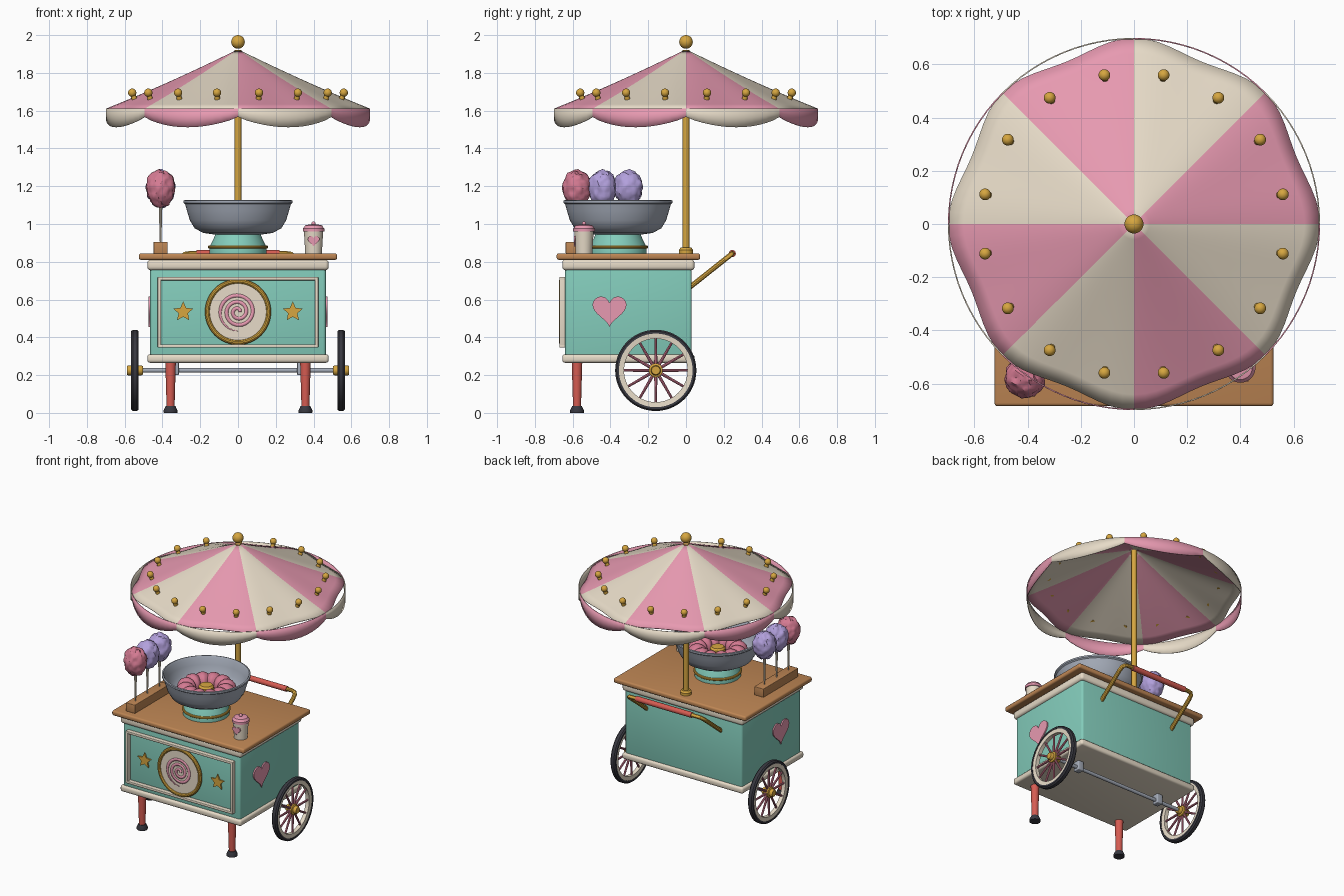
import bpy, bmesh, math
from mathutils import Vector, Matrix, noise

if "Cube" in bpy.data.objects:
    bpy.data.objects.remove(bpy.data.objects["Cube"])

def mat(name, r, g, b):
    m = bpy.data.materials.new(name)
    m.diffuse_color = tuple(((c / 255 + 0.055) / 1.055) ** 2.4 for c in (r, g, b)) + (1,)
    m.use_nodes = True
    m.node_tree.nodes["Principled BSDF"].inputs["Base Color"].default_value = m.diffuse_color
    return m

TEAL = mat("teal", 132, 205, 188)
CREAM = mat("cream", 238, 226, 206)
PINK = mat("pink", 238, 158, 182)
ROSE = mat("rose", 212, 122, 146)
LILAC = mat("lilac", 178, 160, 220)
GOLD = mat("gold", 214, 166, 64)
WOOD = mat("wood", 190, 134, 84)
STEEL = mat("steel", 164, 171, 184)
RED = mat("red", 214, 92, 82)
DARK = mat("charcoal", 56, 56, 64)
tau = math.tau

def make(name, bm, *mats, fix=True):
    if fix:
        bmesh.ops.recalc_face_normals(bm, faces=bm.faces)
    me = bpy.data.meshes.new(name)
    bm.to_mesh(me)
    bm.free()
    ob = bpy.data.objects.new(name, me)
    bpy.context.collection.objects.link(ob)
    for m in mats:
        me.materials.append(m)
    return ob

def box(name, lo, hi, m, bevel=0.0):
    bm = bmesh.new()
    lo, hi = Vector(lo), Vector(hi)
    bmesh.ops.create_cube(bm, size=1, matrix=Matrix.Translation((lo + hi) / 2) @ Matrix.Diagonal((*(hi - lo), 1)))
    if bevel:
        bmesh.ops.bevel(bm, geom=bm.edges[:], offset=bevel, segments=3, profile=0.5, affect='EDGES')
    return make(name, bm, m)

def lathe(name, profile, origin, m, n=48, axis='Z', closed=False):
    bm = bmesh.new()
    rings = [[bm.verts.new((r * math.cos(tau * i / n), r * math.sin(tau * i / n), z)) for i in range(n)] for r, z in profile]
    pairs = list(zip(rings, rings[1:])) + ([(rings[-1], rings[0])] if closed else [])
    for a, b in pairs:
        for i in range(n):
            bm.faces.new((a[i], a[(i + 1) % n], b[(i + 1) % n], b[i]))
    bmesh.ops.remove_doubles(bm, verts=bm.verts, dist=1e-5)
    rot = {'Z': Matrix(), 'X': Matrix.Rotation(math.pi / 2, 4, 'Y'), 'Y': Matrix.Rotation(math.pi / 2, 4, 'X')}[axis]
    bm.transform(Matrix.Translation(origin) @ rot)
    return make(name, bm, m)

def ring(name, R, r, origin, m, axis='Z', n=48):
    pts = [(R + r * math.cos(tau * k / 10), r * math.sin(tau * k / 10)) for k in range(10)]
    return lathe(name, pts, origin, m, n, axis, True)

def rod(name, p, q, r1, r2, m, n=16):
    p, q = Vector(p), Vector(q)
    bm = bmesh.new()
    M = Matrix.Translation((p + q) / 2) @ (q - p).to_track_quat('Z', 'Y').to_matrix().to_4x4()
    bmesh.ops.create_cone(bm, cap_ends=True, segments=n, radius1=r1, radius2=r2, depth=(q - p).length, matrix=M)
    return make(name, bm, m)

def ball(name, c, r, m):
    bm = bmesh.new()
    bmesh.ops.create_uvsphere(bm, u_segments=20, v_segments=12, radius=r, matrix=Matrix.Translation(c))
    return make(name, bm, m)

def plate(name, pts, place, push, m):
    bm = bmesh.new()
    f = bm.faces.new([bm.verts.new(place(u, v)) for u, v in pts])
    g = bmesh.ops.extrude_face_region(bm, geom=[f])
    bmesh.ops.translate(bm, vec=push, verts=[v for v in g['geom'] if isinstance(v, bmesh.types.BMVert)])
    return make(name, bm, m)

def heart(w):
    k, out = w / 32, []
    for i in range(40):
        t = tau * i / 40
        out.append((k * 16 * math.sin(t) ** 3,
                    k * (13 * math.cos(t) - 5 * math.cos(2 * t) - 2 * math.cos(3 * t) - math.cos(4 * t) + 2.5)))
    return out

# cart body, trims and counter
box("cart_body", (-.465, -.64, .28), (.465, .03, .80), TEAL, .015)
box("bottom_trim", (-.48, -.655, .265), (.48, .045, .31), CREAM, .015)
box("top_trim", (-.48, -.655, .755), (.48, .045, .812), CREAM, .018)
box("counter", (-.525, -.685, .81), (.525, .075, .845), WOOD, .012)

# front panel frame
for z in (.345, .702):
    box("frame_rail", (-.425, -.67, z), (.425, -.635, z + .018), CREAM, .004)
for x in (-.425, .407):
    box("frame_stile", (x, -.67, .345), (x + .018, -.635, .72), CREAM, .004)

# round emblem with swirl, and stars
lathe("emblem_disc", [(0, 0), (.16, 0), (.16, .025), (0, .025)], (0, -.638, .535), CREAM, axis='Y')
ring("emblem_ring", .162, .013, (0, -.66, .535), GOLD, 'Y', 64)
bm = bmesh.new()
prev = None
for i in range(91):
    t = i / 90
    a, r, w = t * tau * 2.75, .008 + .094 * t, .011 * min(1, (1 - t) * 8 + .1)
    cur = [bm.verts.new(((r + s * w) * math.cos(a), -.666, .535 + (r + s * w) * math.sin(a))) for s in (-.7, 1)]
    if prev:
        bm.faces.new((prev[0], prev[1], cur[1], cur[0]))
    prev = cur
make("emblem_swirl", bm, PINK).modifiers.new("thick", 'SOLIDIFY').thickness = .005
for sx in (-1, 1):
    star = [((.055 if k % 2 == 0 else .026) * math.sin(tau * k / 10),
             (.055 if k % 2 == 0 else .026) * math.cos(tau * k / 10)) for k in range(10)]
    plate("star", star, lambda u, v: (sx * .29 + u, -.636, .535 + v), (0, -.014, 0), GOLD)
    plate("side_heart", heart(.18), lambda u, v: (sx * .464, -.405 + u, .535 + v), (sx * .01, 0, 0), PINK)

# front legs, wheels, axle
rod("axle", (-.57, -.16, .225), (.57, -.16, .225), .012, .012, STEEL)
for sx in (-1, 1):
    rod("front_leg", (sx * .357, -.577, .03), (sx * .357, -.577, .27), .021, .028, RED, 20)
    lathe("leg_foot", [(0, 0), (.036, 0), (.037, .012), (.026, .036), (0, .036)], (sx * .357, -.577, 0), DARK, 24)
    box("axle_bracket", (sx * .335 - .022, -.185, .2), (sx * .335 + .022, -.135, .27), STEEL, .006)
    c = Vector((sx * .546, -.16, .225))
    lathe("tire", [(.195, -.02), (.207, -.02), (.215, -.011), (.215, .011), (.207, .02), (.195, .02)], c, DARK, 56, 'X', True)
    lathe("wheel_rim", [(.168, -.014), (.198, -.017), (.198, .017), (.168, .014)], c, CREAM, 56, 'X', True)
    for k in range(12):
        d = Vector((0, math.sin(tau * k / 12), math.cos(tau * k / 12)))
        rod("spoke", c + d * .025, c + d * .172, .0085, .0065, ROSE, 8)
    lathe("wheel_hub", [(0, -.042), (.022, -.042), (.026, -.036), (.026, -.02), (.037, -.016), (.037, .016),
                        (.026, .02), (.026, .036), (.022, .042), (0, .042)], c, GOLD, 24, 'X')

# push handle at the back
cu = bpy.data.curves.new("handle_path", 'CURVE')
cu.dimensions, cu.bevel_depth, cu.bevel_resolution, cu.use_fill_caps = '3D', .014, 3, True
half = [(.295, .02, .665), (.295, .205, .812), (.292, .228, .83), (.28, .24, .84), (.255, .245, .843)]
path = half + [(-x, y, z) for x, y, z in reversed(half)]
sp = cu.splines.new('POLY')
sp.points.add(len(path) - 1)
for p, q in zip(sp.points, path):
    p.co = (*q, 1)
tmp = bpy.data.objects.new("handle_path", cu)
bpy.context.collection.objects.link(tmp)
bm = bmesh.new()
bm.from_mesh(tmp.to_mesh())
bpy.data.objects.remove(tmp)
make("push_handle", bm, GOLD)
rod("handle_grip", (-.22, .245, .843), (.22, .245, .843), .019, .019, RED, 20)

# pole, finial
rod("pole", (0, 0, .84), (0, 0, 1.92), .018, .018, GOLD, 24)
lathe("pole_base", [(0, 0), (.037, 0), (.037, .018), (.028, .03), (0, .03)], (0, 0, .845), GOLD, 24)
ball("finial", (0, 0, 1.964), .036, GOLD)

# striped canopy: eight panels, edge drawn in between the seams
N, R = 96, 12
roof = lambda t: 1.925 - .315 * (t + .1 * t * (1 - t))
bm = bmesh.new()
rows = []
for j in range(R + 1):
    t = max(j / R, .01)
    rows.append([bm.verts.new((.7 * t * (1 - .055 * t * math.sin(4 * a) ** 2) * math.cos(a),
                               .7 * t * (1 - .055 * t * math.sin(4 * a) ** 2) * math.sin(a), roof(t)))
                 for a in (tau * i / N for i in range(N))])
for a, b in zip(rows, rows[1:]):
    for i in range(N):
        f = bm.faces.new((a[i], b[i], b[(i + 1) % N], a[(i + 1) % N]))
        f.material_index = i // (N // 8) % 2
make("canopy", bm, PINK, CREAM, fix=False).modifiers.new("thick", 'SOLIDIFY').thickness = .005

# scalloped valance in the opposite colours
bm = bmesh.new()
rows = [[], [], []]
for i in range(N):
    a = tau * i / N
    drop = .045 + .055 * abs(math.sin(4 * a)) ** .8
    for row, s in zip(rows, (0, .5, 1)):
        row.append(bm.verts.new((.7 * math.cos(a), .7 * math.sin(a), 1.612 - drop * s)))
for a, b in zip(rows, rows[1:]):
    for i in range(N):
        f = bm.faces.new((a[i], b[i], b[(i + 1) % N], a[(i + 1) % N]))
        f.material_index = i // (N // 8) % 2
make("valance", bm, CREAM, PINK, fix=False).modifiers.new("thick", 'SOLIDIFY').thickness = .005

# bulbs on the canopy
for k in range(16):
    a = tau * (k + .5) / 16
    d = Vector((math.cos(a), math.sin(a), 0))
    rod("bulb_socket", d * .558 + Vector((0, 0, 1.658)), d * .568 + Vector((0, 0, 1.688)), .015, .013, GOLD, 12)
    ball("bulb", d * .571 + Vector((0, 0, 1.695)), .022, GOLD)

# spinning bowl, its stand and the floss inside
B = (0, -.36, 0)
lathe("bowl_stand", [(0, .843), (.152, .843), (.152, .868), (.148, .885), (.13, .92), (.118, .95), (0, .95)], B, TEAL)
ring("stand_ring", .15, .009, (0, -.36, .878), GOLD)
lathe("bowl", [(0, .945), (.13, .945), (.185, .953), (.23, .978), (.255, 1.02), (.27, 1.07), (.28, 1.105), (.289, 1.112),
               (.289, 1.124), (.28, 1.127), (.272, 1.115), (.26, 1.07), (.243, 1.025), (.22, .99), (.18, .968), (0, .96)], B, STEEL, 64)
lathe("bowl_spinner", [(0, .955), (.05, .955), (.05, 1.035), (.04, 1.048), (0, 1.052)], B, GOLD, 32)
bm = bmesh.new()
n, k = 96, 14
tor = []
for i in range(n):
    a = tau * i / n
    r = .05 + .014 * abs(math.sin(6 * a))
    tor.append([bm.verts.new(((.135 + r * math.cos(tau * j / k)) * math.cos(a),
                              -.36 + (.135 + r * math.cos(tau * j / k)) * math.sin(a),
                              1.01 + r * math.sin(tau * j / k))) for j in range(k)])
for i in range(n):
    for j in range(k):
        bm.faces.new((tor[i][j], tor[(i + 1) % n][j], tor[(i + 1) % n][(j + 1) % k], tor[i][(j + 1) % k]))
make("floss_ring", bm, ROSE)

# floss sticks in a wooden rack
box("floss_rack", (-.447, -.637, .843), (-.373, -.24, .905), WOOD, .004)
for y, m in ((-.577, ROSE), (-.442, LILAC), (-.305, LILAC)):
    rod("floss_stick", (-.41, y, .89), (-.41, y, 1.13), .004, .011, CREAM, 10)
    bm = bmesh.new()
    bmesh.ops.create_icosphere(bm, subdivisions=4, radius=1)
    for v in bm.verts:
        s = 1 + .13 * noise.noise(v.co * 3 + Vector((y * 40, 0, 0))) + .05 * noise.noise(v.co * 7)
        taper = 1 + .06 * v.co.z
        v.co = Vector((v.co.x * .076 * s * taper - .41, v.co.y * .076 * s * taper + y, v.co.z * .097 * s + 1.188))
    make("floss_puff", bm, m)

# lidded cup with a heart
C = (.4, -.54, 0)
lathe("cup", [(0, .843), (.044, .843), (.051, .965), (0, .965)], C, CREAM, 32)
lathe("cup_lid", [(0, .96), (.057, .96), (.057, .977), (.05, .984), (.045, .993), (.02, .998), (0, .998)], C, PINK, 32)
ball("cup_lid_knob", (.4, -.54, 1.003), .011, PINK)
plate("cup_heart", heart(.062), lambda u, v: (.4 + u, -.584, .908 + v), (0, -.009, 0), PINK)

# smooth shading with crisp edges
for ob in bpy.context.collection.objects:
    ob.select_set(ob.type == 'MESH')
    bpy.context.view_layer.objects.active = ob
bpy.ops.object.shade_smooth_by_angle(angle=math.radians(35))
